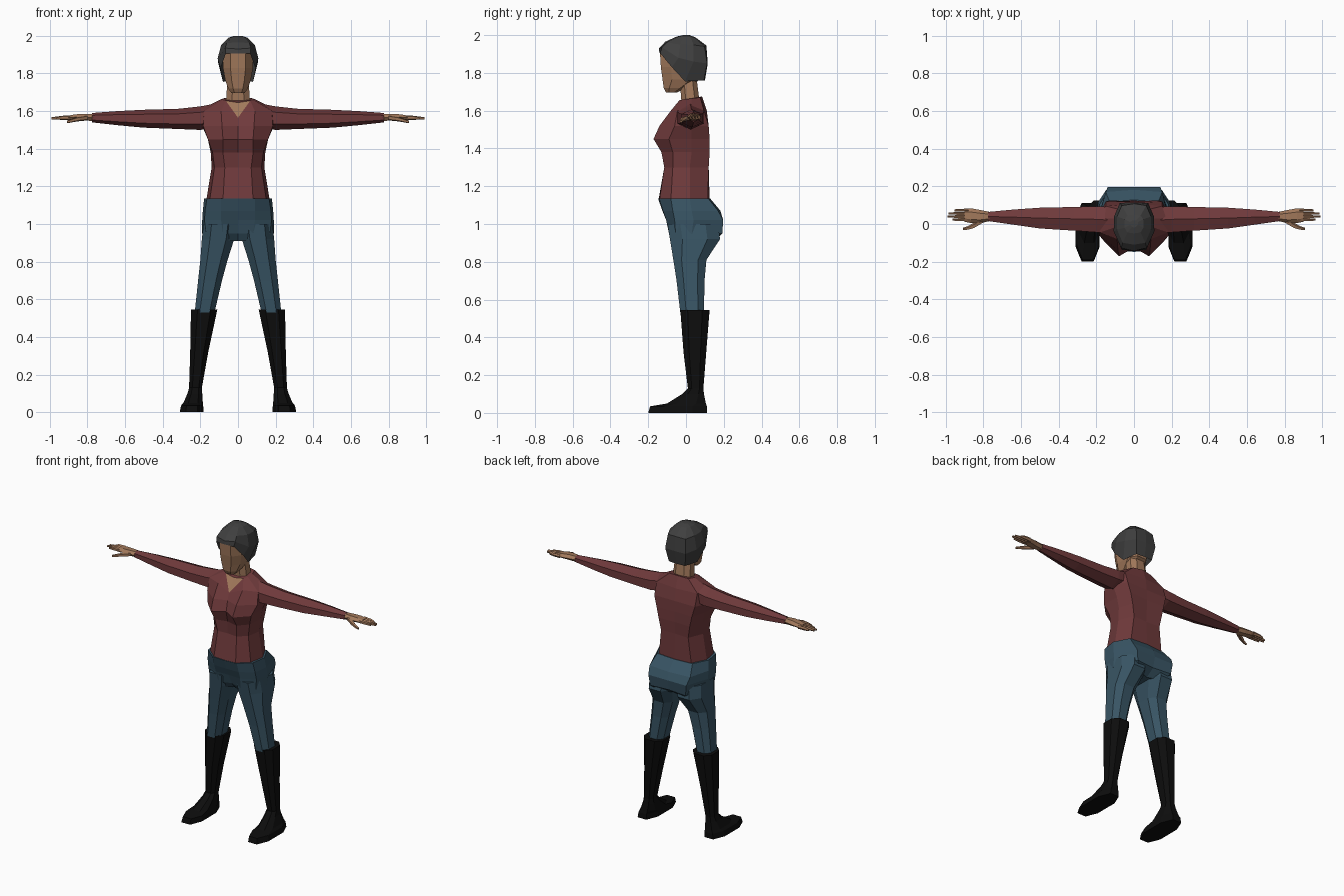
import bpy, bmesh, math
from mathutils import Vector


def colour(name, rgb):
    m = bpy.data.materials.new(name)
    m.diffuse_color = (*rgb, 1)
    return m


SHIRT = colour("dark red cloth", (0.16, 0.042, 0.044))
DENIM = colour("blue denim", (0.04, 0.09, 0.128))
SKIN = colour("brown skin", (0.36, 0.19, 0.105))
HAIR = colour("charcoal hair", (0.05, 0.05, 0.05))
BOOT = colour("black leather", (0.004, 0.004, 0.004))


def loft(name, rings, mat, mirror=False, caps=(True, True)):
    """Skin a list of equal-length rings with flat faces."""
    bm = bmesh.new()
    loops = [[bm.verts.new(p) for p in r] for r in rings]
    n = len(rings[0])
    for a, b in zip(loops, loops[1:]):
        for i in range(n):
            j = (i + 1) % n
            bm.faces.new((a[i], a[j], b[j], b[i]))
    for use, r in zip(caps, (loops[0], loops[-1])):
        if use:
            bm.faces.new(r)
    bmesh.ops.recalc_face_normals(bm, faces=bm.faces)
    me = bpy.data.meshes.new(name)
    bm.to_mesh(me)
    bm.free()
    me.materials.append(mat)
    ob = bpy.data.objects.new(name, me)
    bpy.context.collection.objects.link(ob)
    if mirror:
        ob.modifiers.new("mirror", 'MIRROR')
    return ob


def sym(half):
    """Close a half ring (front centre to back centre) across x = 0."""
    return half + [(-x, y, z) for x, y, z in half[-2:0:-1]]


def flat_half(z, *pts):
    return sym([(x, y, z) for x, y in pts])


def octagon(z, x0, x1, y0, y1, c=0.5):
    cx, cy, w, d = (x0 + x1) / 2, (y0 + y1) / 2, (x1 - x0) / 2, (y1 - y0) / 2
    pts = [(1, -c), (1, c), (c, 1), (-c, 1), (-1, c), (-1, -c), (-c, -1), (c, -1)]
    return [(cx + w * u, cy + d * v, z) for u, v in pts]


def tube(name, stations, mat, sides, turn=0.0):
    """Limb running along x: stations are (x, y0, y1, z0, z1)."""
    rings = []
    for x, y0, y1, z0, z1 in stations:
        rings.append([(x, (y0 + y1) / 2 + (y1 - y0) / 2 * math.cos(a),
                       (z0 + z1) / 2 + (z1 - z0) / 2 * math.sin(a))
                      for a in (turn + math.tau * i / sides for i in range(sides))])
    return loft(name, rings, mat, mirror=True)


# shirt body
torso = [
    flat_half(1.13, (0, -.145), (.08, -.14), (.15, -.08), (.168, .02), (.12, .115), (0, .125)),
    flat_half(1.30, (0, -.11), (.07, -.115), (.125, -.07), (.14, .02), (.10, .12), (0, .115)),
    flat_half(1.38, (0, -.11), (.08, -.13), (.135, -.07), (.145, .03), (.115, .125), (0, .12)),
    flat_half(1.45, (0, -.125), (.08, -.172), (.16, -.09), (.16, .03), (.13, .125), (0, .12)),
    flat_half(1.52, (0, -.11), (.085, -.14), (.185, -.06), (.19, .03), (.15, .12), (0, .12)),
    sym([(0, -.095, 1.565), (.09, -.08, 1.60), (.18, -.045, 1.60), (.195, .03, 1.61),
         (.15, .095, 1.60), (0, .11, 1.60)]),
    sym([(0, -.04, 1.645), (.065, -.035, 1.655), (.08, -.01, 1.66), (.085, .03, 1.665),
         (.07, .075, 1.67), (0, .085, 1.675)]),
]
shirt = loft("shirt_body", torso, SHIRT)

# V neckline: split the two front collar quads and colour the inner triangles
shirt.data.materials.append(SKIN)
bm = bmesh.new()
bm.from_mesh(shirt.data)
bm.verts.ensure_lookup_table()
for corner in (61, 69):
    bmesh.ops.connect_verts(bm, verts=[bm.verts[50], bm.verts[corner]])
    bm.verts.ensure_lookup_table()
for f in bm.faces:
    c = f.calc_center_median()
    if len(f.verts) == 3 and abs(c.x) < .03 and c.z > 1.6:
        f.material_index = 1
bm.to_mesh(shirt.data)
bm.free()

# sleeves
tube("sleeve", [(.12, -.06, .10, 1.51, 1.64), (.20, -.055, .105, 1.50, 1.625),
                (.32, -.045, .10, 1.505, 1.612), (.50, -.032, .095, 1.512, 1.607),
                (.64, -.01, .083, 1.525, 1.60), (.775, .012, .068, 1.54, 1.59)],
     SHIRT, 6, math.pi / 6)

# hands
tube("palm", [(.765, .016, .064, 1.545, 1.587), (.82, .004, .075, 1.547, 1.588),
              (.865, .005, .083, 1.55, 1.585), (.90, .012, .08, 1.553, 1.578)], SKIN, 6)
for i, tip in enumerate((.965, .99, .985, .955)):
    y = .014 + .0165 * i
    tube(f"finger_{i + 1}", [(.88, y, y + .018, 1.552, 1.578),
                             (.93, y, y + .017, 1.553, 1.576),
                             (tip, y + .003, y + .014, 1.555, 1.568)], SKIN, 5)
tube("thumb", [(.80, .005, .04, 1.55, 1.578), (.85, -.024, .008, 1.545, 1.57),
               (.88, -.032, -.01, 1.54, 1.56), (.908, -.034, -.02, 1.535, 1.55)], SKIN, 5)

# hips
loft("trouser_hips", [
    flat_half(1.135, (0, -.148), (.09, -.142), (.165, -.08), (.18, .02), (.13, .118), (0, .128)),
    flat_half(1.07, (0, -.125), (.09, -.122), (.175, -.07), (.187, .03), (.15, .17), (0, .182)),
    flat_half(1.02, (0, -.10), (.09, -.105), (.178, -.06), (.19, .04), (.14, .197), (0, .197)),
    flat_half(.95, (0, -.065), (.08, -.09), (.17, -.055), (.19, .03), (.13, .192), (0, .18)),
    flat_half(.91, (0, -.03), (.05, -.06), (.12, -.05), (.15, .03), (.09, .15), (0, .12)),
], DENIM)

# trouser legs
loft("trouser_leg", [
    octagon(1.0, .01, .184, -.098, .17), octagon(.92, .02, .192, -.085, .18),
    octagon(.81, .055, .20, -.067, .108), octagon(.70, .085, .212, -.05, .098),
    octagon(.53, .125, .23, -.03, .095)], DENIM, mirror=True)

# boots
loft("boot", [
    octagon(.545, .11, .25, -.03, .125), octagon(.32, .158, .254, -.013, .107),
    octagon(.13, .192, .26, .01, .092), octagon(.10, .19, .268, -.02, .095),
    octagon(.05, .187, .29, -.10, .105), octagon(.035, .185, .303, -.19, .11),
    octagon(0, .183, .31, -.20, .112)], BOOT, mirror=True)

# neck
loft("neck", [octagon(1.61, -.07, .07, -.045, .08), octagon(1.66, -.063, .063, -.025, .07),
              octagon(1.78, -.055, .055, -.035, .055)], SKIN)

# face, narrowing to the chin
loft("face", [octagon(1.695, -.035, .035, -.105, -.05), octagon(1.72, -.052, .052, -.118, .0),
              octagon(1.765, -.068, .068, -.124, .075), octagon(1.83, -.08, .08, -.133, .09),
              octagon(1.91, -.08, .08, -.138, .09)], SKIN)

# hair, swept from the forehead down to the nape
loft("hair", [
    sym([(0, -.141, 1.905), (.065, -.137, 1.905), (.092, -.075, 1.83), (.08, -.005, 1.755),
         (.06, .095, 1.76), (0, .10, 1.76)]),
    sym([(0, -.143, 1.93), (.068, -.127, 1.935), (.108, -.04, 1.88), (.106, .04, 1.86),
         (.075, .112, 1.85), (0, .115, 1.85)]),
    sym([(0, -.11, 1.965), (.06, -.10, 1.962), (.09, -.03, 1.95), (.09, .04, 1.948),
         (.065, .098, 1.94), (0, .108, 1.945)]),
    sym([(0, -.05, 1.992), (.035, -.045, 1.99), (.05, -.02, 1.99), (.05, .025, 1.99),
         (.035, .045, 1.988), (0, .05, 1.988)]),
    sym([(0, -.02, 1.999), (.01, -.015, 2.0), (.02, -.005, 2.0), (.02, .01, 2.0),
         (.01, .018, 2.0), (0, .02, 1.999)]),
], HAIR, caps=(False, True))
